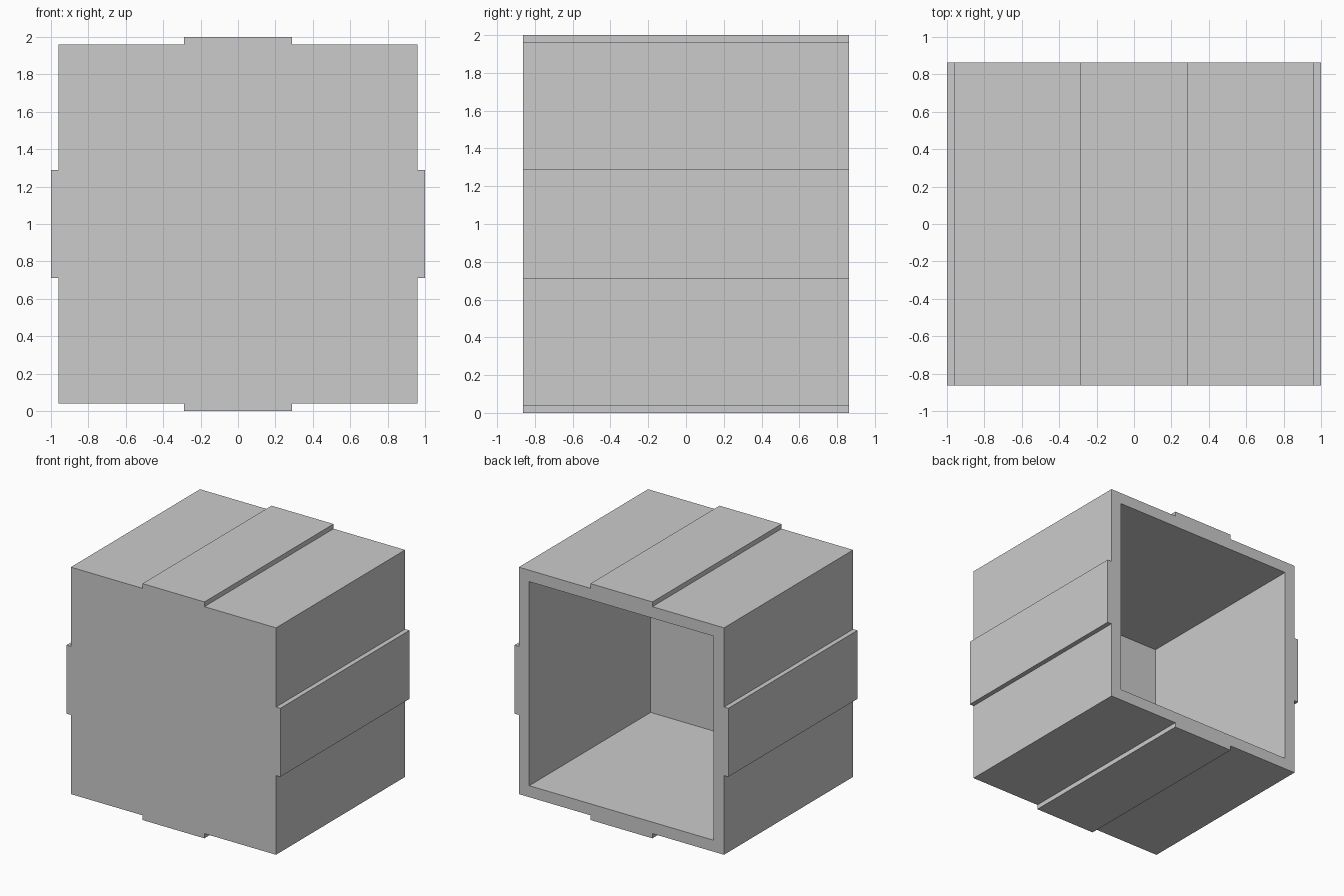
import bpy
import bmesh
from mathutils import Matrix, Vector

cube = bpy.data.objects.get("Cube")
if cube:
    bpy.data.objects.remove(cube, do_unlink=True)

BODY = 0.96      # half width of the body
RIB = 0.29       # half width of each raised rib
OUTER = 1.0      # half width over the ribs
HOLE = 0.863     # half width of the opening
DEPTH = 0.863    # half depth
FLOOR = -0.76    # inside face of the front wall

# Plain grey material
grey = bpy.data.materials.new("grey")
grey.use_nodes = True
colour = (0.6, 0.6, 0.6, 1)
grey.diffuse_color = colour
grey.node_tree.nodes["Principled BSDF"].inputs["Base Color"].default_value = colour

bm = bmesh.new()


def ring(side, y):
    """Repeat one side's (x, z) points around the four sides at depth y."""
    verts = []
    for i in range(4):
        turn = Matrix.Rotation(i * 1.5707963, 3, 'Y')
        for x, z in side:
            verts.append(bm.verts.new(turn @ Vector((x, 0, z)) + Vector((0, y, 1))))
    return verts


def bridge(a, b):
    n = len(a)
    for i in range(n):
        j = (i + 1) % n
        bm.faces.new((a[i], a[j], b[j], b[i]))


# Outer shell with a shallow rib along the middle of each side
side = [(-BODY, BODY), (-RIB, BODY), (-RIB, OUTER), (RIB, OUTER), (RIB, BODY)]
front = ring(side, -DEPTH)
back = ring(side, DEPTH)
bm.faces.new(front)
bridge(front, back)

# Square cavity open at the back
mouth = ring([(-HOLE, HOLE)], DEPTH)
floor = ring([(-HOLE, HOLE)], FLOOR)
bridge(mouth, floor)
bm.faces.new(floor)

# Back rim, one piece for each side
n = len(side)
for i in range(4):
    edge = [back[(i * n + k) % len(back)] for k in range(n + 1)]
    bm.faces.new(edge + [mouth[(i + 1) % 4], mouth[i]])

bmesh.ops.recalc_face_normals(bm, faces=bm.faces)
mesh = bpy.data.meshes.new("open_box")
bm.to_mesh(mesh)
bm.free()
mesh.materials.append(grey)
box = bpy.data.objects.new("open_box", mesh)
bpy.context.collection.objects.link(box)
